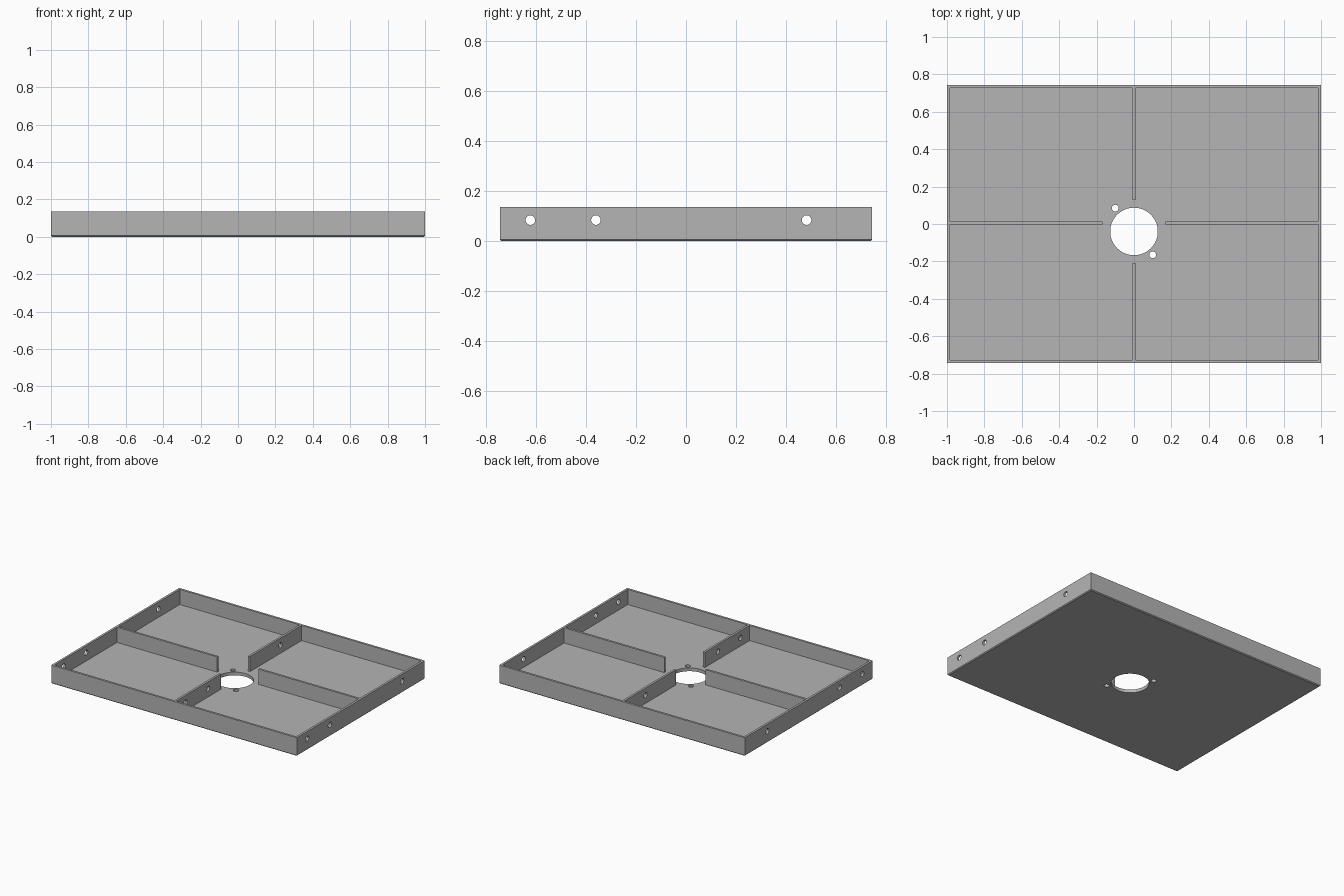
import bpy
import bmesh
from mathutils import Matrix, Vector

cube = bpy.data.objects.get("Cube")
if cube:
    bpy.data.objects.remove(cube, do_unlink=True)

W, D, H = 2.0, 1.488, 0.136      # outer size
WALL, FLOOR, BEVEL = 0.016, 0.024, 0.006
HOLE_Y = -0.04                   # centre of the large opening
RIB_Y = 0.005

grey = bpy.data.materials.new("plain_grey")
grey.use_nodes = True
grey.diffuse_color = (0.46, 0.46, 0.46, 1)
grey.node_tree.nodes["Principled BSDF"].inputs["Base Color"].default_value = grey.diffuse_color


def make_object(name, bm):
    mesh = bpy.data.meshes.new(name)
    bm.to_mesh(mesh)
    bm.free()
    mesh.materials.append(grey)
    obj = bpy.data.objects.new(name, mesh)
    bpy.context.collection.objects.link(obj)
    return obj


def box(name, low, high, chamfer=0):
    low, high = Vector(low), Vector(high)
    bm = bmesh.new()
    bmesh.ops.create_cube(bm, size=1, matrix=Matrix.Translation((low + high) / 2)
                          @ Matrix.Diagonal((*(high - low), 1)))
    if chamfer:
        edges = [e for e in bm.edges if all(v.co.z < low.z + 0.001 for v in e.verts)]
        bmesh.ops.bevel(bm, geom=edges, offset=chamfer, segments=1, affect='EDGES')
    return make_object(name, bm)


def cylinder(name, centre, radius, length, axis='Z', sides=32):
    bm = bmesh.new()
    turn = Matrix.Rotation(1.5707963, 4, 'Y') if axis == 'X' else Matrix()
    bmesh.ops.create_cone(bm, cap_ends=True, segments=sides, radius1=radius, radius2=radius,
                          depth=length, matrix=Matrix.Translation(centre) @ turn)
    return make_object(name, bm)


def cut(obj, cutters):
    for c in cutters:
        mod = obj.modifiers.new("cut", 'BOOLEAN')
        mod.operation, mod.solver, mod.object = 'DIFFERENCE', 'EXACT', c
    graph = bpy.context.evaluated_depsgraph_get()
    mesh = bpy.data.meshes.new_from_object(obj.evaluated_get(graph))
    obj.modifiers.clear()
    obj.data = mesh


# Tray shell with a small chamfer around the underside
tray = box("tray", (-W / 2, -D / 2, 0), (W / 2, D / 2, H), BEVEL)
ix, iy = W / 2 - WALL, D / 2 - WALL
cavity = box("cavity_cutter", (-ix, -iy, FLOOR), (ix, iy, H + 0.1))

# Cable holes run straight through both side walls and the centre ribs
side_holes = [cylinder("side_hole_cutter", (0, y, 0.084), 0.019, 3, 'X')
              for y in (-0.622, -0.36, 0.482)]

# Large round opening and its two screw holes
floor_holes = [cylinder("opening_cutter", (0, HOLE_Y, 0), 0.127, 1, sides=64)]
floor_holes += [cylinder("screw_hole_cutter", (s * 0.1, HOLE_Y - s * 0.125, 0), 0.018, 1)
                for s in (-1, 1)]
cut(tray, [cavity] + side_holes + floor_holes)

# Four ribs that stop short of the opening
t = WALL / 2
back_rib = box("back_rib", (-t, HOLE_Y + 0.168, FLOOR), (t, iy, H))
front_rib = box("front_rib", (-t, -iy, FLOOR), (t, HOLE_Y - 0.168, H))
left_rib = box("left_rib", (0.168, RIB_Y - t, FLOOR), (ix, RIB_Y + t, H))
right_rib = box("right_rib", (-ix, RIB_Y - t, FLOOR), (-0.168, RIB_Y + t, H))
cut(back_rib, side_holes[2:])
cut(front_rib, side_holes[:2])

for c in [cavity] + side_holes + floor_holes:
    bpy.data.objects.remove(c, do_unlink=True)

# Smooth hole walls, keep every corner sharp
for obj in (tray, back_rib, front_rib, left_rib, right_rib):
    bpy.ops.object.select_all(action='DESELECT')
    obj.select_set(True)
    bpy.context.view_layer.objects.active = obj
    bpy.ops.object.shade_smooth_by_angle(angle=0.52)
